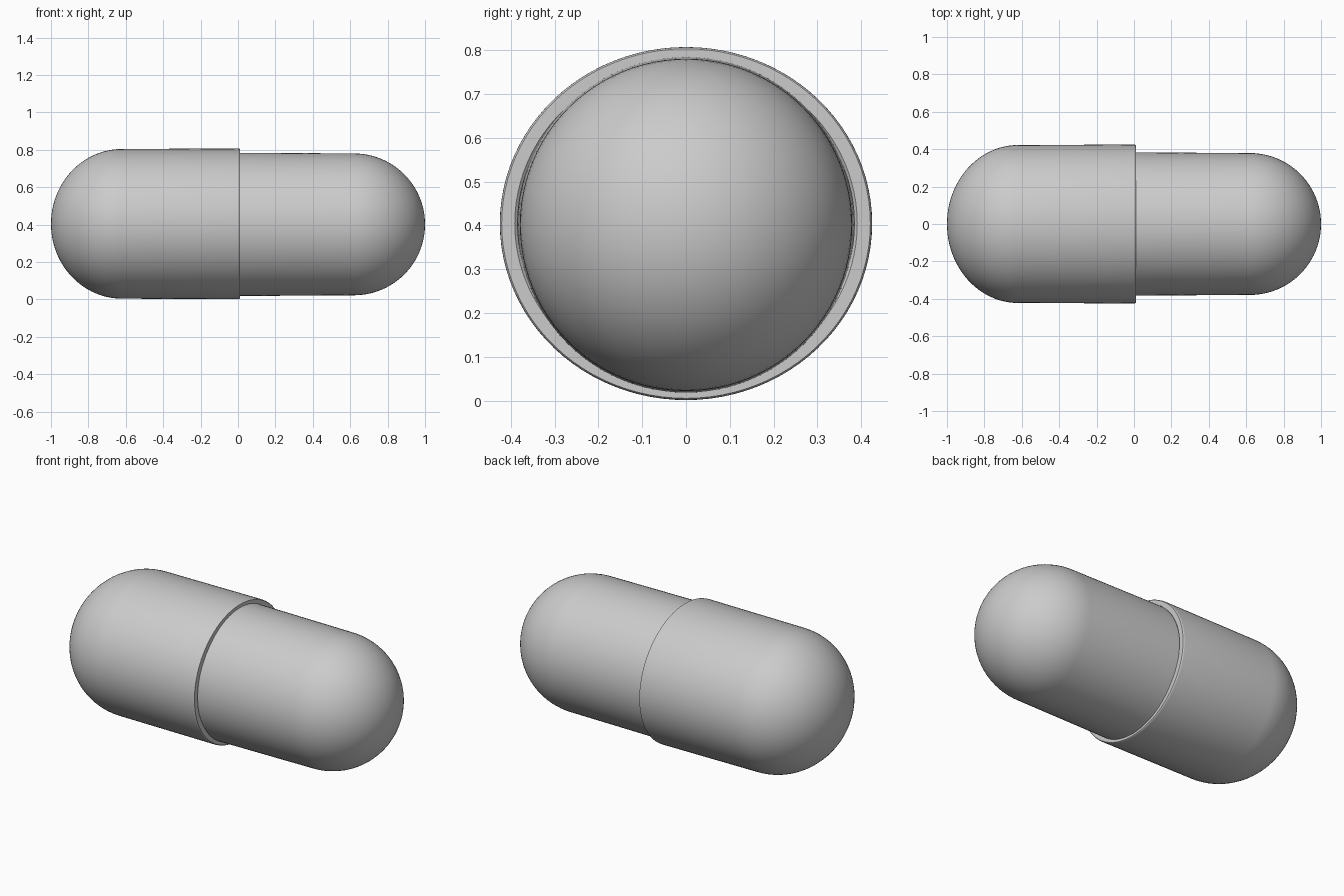
import bpy, bmesh, math

if "Cube" in bpy.data.objects:
    bpy.data.objects.remove(bpy.data.objects["Cube"])

SEG = 96


def lathe(name, profile, ry, rz, zc):
    """Spin (x, unit radius) points round the x axis; the first point is the tip."""
    bm = bmesh.new()
    tip = bm.verts.new((profile[0][0], 0, zc))
    rings = []
    for x, r in profile[1:]:
        rings.append([bm.verts.new((x, ry * r * math.cos(2 * math.pi * i / SEG),
                                    zc + rz * r * math.sin(2 * math.pi * i / SEG)))
                      for i in range(SEG)])
    for i in range(SEG):
        j = (i + 1) % SEG
        bm.faces.new((tip, rings[0][i], rings[0][j]))
        for a, b in zip(rings, rings[1:]):
            bm.faces.new((a[i], b[i], b[j], a[j]))
    bm.faces.new(rings[-1])
    bmesh.ops.recalc_face_normals(bm, faces=bm.faces[:])
    me = bpy.data.meshes.new(name)
    bm.to_mesh(me)
    bm.free()
    ob = bpy.data.objects.new(name, me)
    bpy.context.collection.objects.link(ob)
    bpy.ops.object.select_all(action='DESELECT')
    ob.select_set(True)
    bpy.context.view_layer.objects.active = ob
    bpy.ops.object.shade_smooth_by_angle(angle=math.radians(35))


def dome(tip_x, base_x, r, n=24):
    """Quarter ellipse from the tip to the straight wall."""
    return [(base_x + (tip_x - base_x) * math.cos(math.pi / 2 * k / n),
             r * math.sin(math.pi / 2 * k / n)) for k in range(n + 1)]


# wider, slightly flattened shell half with a softened, inward turned rim
cap = dome(-1.0, -0.62, 0.993) + [(0.0, 1.0), (0.006, 0.998), (0.010, 0.99),
                                  (0.010, 0.92), (0.004, 0.905), (-0.02, 0.90)]
lathe("capsule_cap", cap, 0.425, 0.403, 0.404)

# narrower half, tapering slightly and running inside the shell
body = dome(1.0, 0.62, 0.99) + [(0.0, 1.0), (-0.1, 1.0)]
lathe("capsule_body", body, 0.383, 0.383, 0.401)
